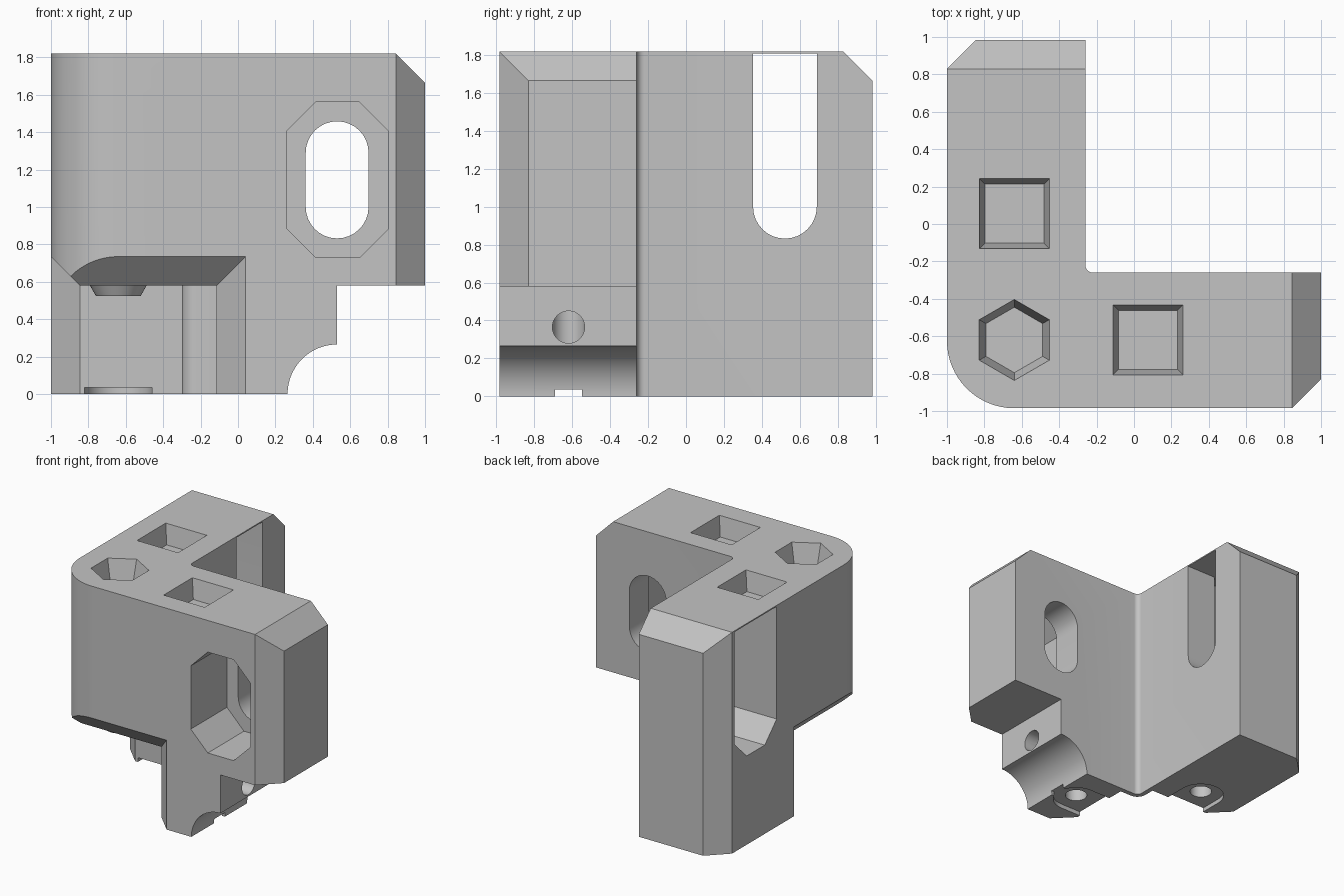
import bpy, bmesh, math
from mathutils import Vector

cube = bpy.data.objects.get("Cube")
if cube:
    bpy.data.objects.remove(cube, do_unlink=True)

grey = bpy.data.materials.new("light_grey_plastic")
grey.use_nodes = True
grey.diffuse_color = (0.55, 0.55, 0.55, 1)
grey.node_tree.nodes["Principled BSDF"].inputs["Base Color"].default_value = (0.55, 0.55, 0.55, 1)

# Axis -> placement of profile coordinates (u, v) at depth w
PLACE = {
    "z": lambda u, v, w: (u, v, w),
    "y": lambda u, v, w: (u, w, v),
    "x": lambda u, v, w: (w, u, v),
}


def loft(name, axis, profile_a, a, profile_b, b):
    """Solid between two matching profiles at depths a and b."""
    bm = bmesh.new()
    place = PLACE[axis]
    ra = [bm.verts.new(place(u, v, a)) for u, v in profile_a]
    rb = [bm.verts.new(place(u, v, b)) for u, v in profile_b]
    bm.faces.new(ra)
    bm.faces.new(rb)
    n = len(ra)
    for i in range(n):
        j = (i + 1) % n
        bm.faces.new((ra[i], ra[j], rb[j], rb[i]))
    bmesh.ops.recalc_face_normals(bm, faces=bm.faces)
    mesh = bpy.data.meshes.new(name)
    bm.to_mesh(mesh)
    bm.free()
    mesh.materials.append(grey)
    obj = bpy.data.objects.new(name, mesh)
    bpy.context.collection.objects.link(obj)
    return obj


def prism(name, axis, profile, a, b):
    return loft(name, axis, profile, a, profile, b)


def arc(cx, cy, r, start, end, steps=16):
    angles = [math.radians(start + (end - start) * i / steps) for i in range(steps + 1)]
    return [(cx + r * math.cos(t), cy + r * math.sin(t)) for t in angles]


def ngon(cx, cy, r, sides, turn=0):
    return arc(cx, cy, r, turn, turn + 360, sides)[:-1]


def rect(u0, u1, v0, v1):
    return [(u0, v0), (u1, v0), (u1, v1), (u0, v1)]


def clipped(u0, u1, v0, v1, c):
    return [(u0 + c, v0), (u1 - c, v0), (u1, v0 + c), (u1, v1 - c),
            (u1 - c, v1), (u0 + c, v1), (u0, v1 - c), (u0, v0 + c)]


def combine(target, tool, operation="DIFFERENCE"):
    mod = target.modifiers.new(tool.name, "BOOLEAN")
    mod.operation = operation
    mod.solver = "EXACT"
    mod.object = tool
    bpy.context.view_layer.objects.active = target
    bpy.ops.object.modifier_apply(modifier=mod.name)
    bpy.data.objects.remove(tool, do_unlink=True)


# Main dimensions
X0, X1, Y0, Y1, TOP = -1.0, 1.0, -0.985, 0.985, 1.82
IN = -0.26                      # inner faces of both arms
CH = 0.155                      # chamfer size
CEIL = 0.58                     # ceiling of the corner pocket
CX, CY = -0.64, -0.62           # corner bore
AX, AY = 0.075, 0.055           # bores of the two arms
WX, WY = -0.115, -0.13          # pocket side walls
R = 0.36

# L-shaped body with rounded outer corner and filleted inner corner
outline = arc(X0 + R, Y0 + R, R, 180, 270)
outline += [(X1 - CH, Y0), (X1, Y0 + CH), (X1, IN)]
outline += arc(IN + 0.04, IN + 0.04, 0.04, 270, 180, 8)
outline += [(IN, Y1), (X0 + CH, Y1), (X0, Y1 - CH)]
body = prism("corner_bracket", "z", outline, 0, TOP)

# Chamfers on the top end of each arm
for axis, end, lo, hi in (("y", X1, -2, IN + 0.02), ("x", Y1, -2, IN + 0.02)):
    wedge = [(end - CH - 0.1, TOP + 0.1), (end + 0.1, TOP + 0.1), (end + 0.1, TOP - CH - 0.1)]
    combine(body, prism("end_chamfer", axis, wedge, lo, hi))

# Step and round clearance under the side arm
combine(body, prism("arm_step", "y", rect(0.53, 1.2, -0.2, CEIL), -1.2, 0))
combine(body, prism("rod_clearance", "y", ngon(0.53, 0, 0.265, 64), -1.2, 0))

# Corner pocket with thin inner wall
plan = [(-1.3, -1.3), (WX, -1.3), (WX, -0.3)]
plan += arc(-0.22, -0.22, 0.08, 270, 180, 8)
plan += [(-0.3, WY), (-1.3, WY)]
combine(body, prism("corner_pocket", "z", plan, -0.1, CEIL))

# Flared mouths of the pocket on the two outer faces
for axis, face, wall in (("y", Y0, WX), ("x", X0, WY)):
    d = 2 * CH
    combine(body, loft("pocket_flare", axis,
                       rect(-1.3, wall + d, -0.1, CEIL + d), face - CH,
                       rect(-1.3, wall, -0.1, CEIL), face + CH))

# Conical boss hanging from the pocket ceiling
combine(body, loft("ceiling_boss", "z", ngon(CX, CY, 0.18, 48), CEIL + 0.05,
                   ngon(CX, CY, 0.12, 48), CEIL - 0.055), "UNION")

# Tapered nut pockets in the top
for cx, cy, sides, r, turn in ((CX, CY, 6, 0.217, 30), (AX, CY, 4, 0.265, 45), (CX, AY, 4, 0.265, 45)):
    k = r - 0.042
    combine(body, loft("nut_pocket", "z", ngon(cx, cy, r + 0.002, sides, turn), TOP + 0.01,
                       ngon(cx, cy, k, sides, turn), TOP - 0.16))

# Blind screw bores from below
for cx, cy in ((CX, CY), (AX, CY), (CX, AY)):
    combine(body, prism("screw_bore", "z", ngon(cx, cy, 0.085, 32), -0.1, TOP - 0.19))

# Shallow washer recesses under both arms, opening into the pocket
H = 0.035
washer = arc(AX, CY, 0.18, -90, 90) + [(WX - 0.1, CY + 0.18), (WX - 0.1, CY - 0.18)]
combine(body, prism("arm_recess", "z", washer, -0.1, H))
combine(body, prism("arm_groove", "z", rect(AX, 0.35, CY - 0.07, CY + 0.07), -0.1, H))
washer = arc(CX, AY, 0.18, 0, 180) + [(CX - 0.18, WY - 0.1), (CX + 0.18, WY - 0.1)]
combine(body, prism("rear_recess", "z", washer, -0.1, H))

# Cross hole in the step face, reaching the arm bore
combine(body, prism("cross_hole", "x", ngon(CY, 0.365, 0.085, 32), AX, 0.7))

# Clipped recess and slot through the side arm
combine(body, prism("side_recess", "y", clipped(0.26, 0.805, 0.73, 1.56, CH), -1.2, Y0 + 0.47))
slot = arc(0.53, 1.29, 0.168, 0, 180) + arc(0.53, 1.0, 0.168, 180, 360)
combine(body, prism("side_slot", "y", slot, -0.7, 0))

# Tall recess and slot through the rear arm, under a thin roof
ROOF = TOP - 0.01
tall = clipped(0.25, 0.795, 0.73, ROOF, CH)[:3] + [(0.795, ROOF), (0.25, ROOF), (0.25, 0.73 + CH)]
combine(body, prism("rear_recess", "x", tall, -1.2, X0 + 0.47))
slot = arc(0.522, 1.0, 0.168, 180, 360) + [(0.69, ROOF), (0.354, ROOF)]
combine(body, prism("rear_slot", "x", slot, -0.7, 0))

# Smooth the curved walls, keep the edges crisp
bpy.ops.object.select_all(action="DESELECT")
body.select_set(True)
bpy.context.view_layer.objects.active = body
bpy.ops.object.shade_smooth_by_angle(angle=math.radians(25))
